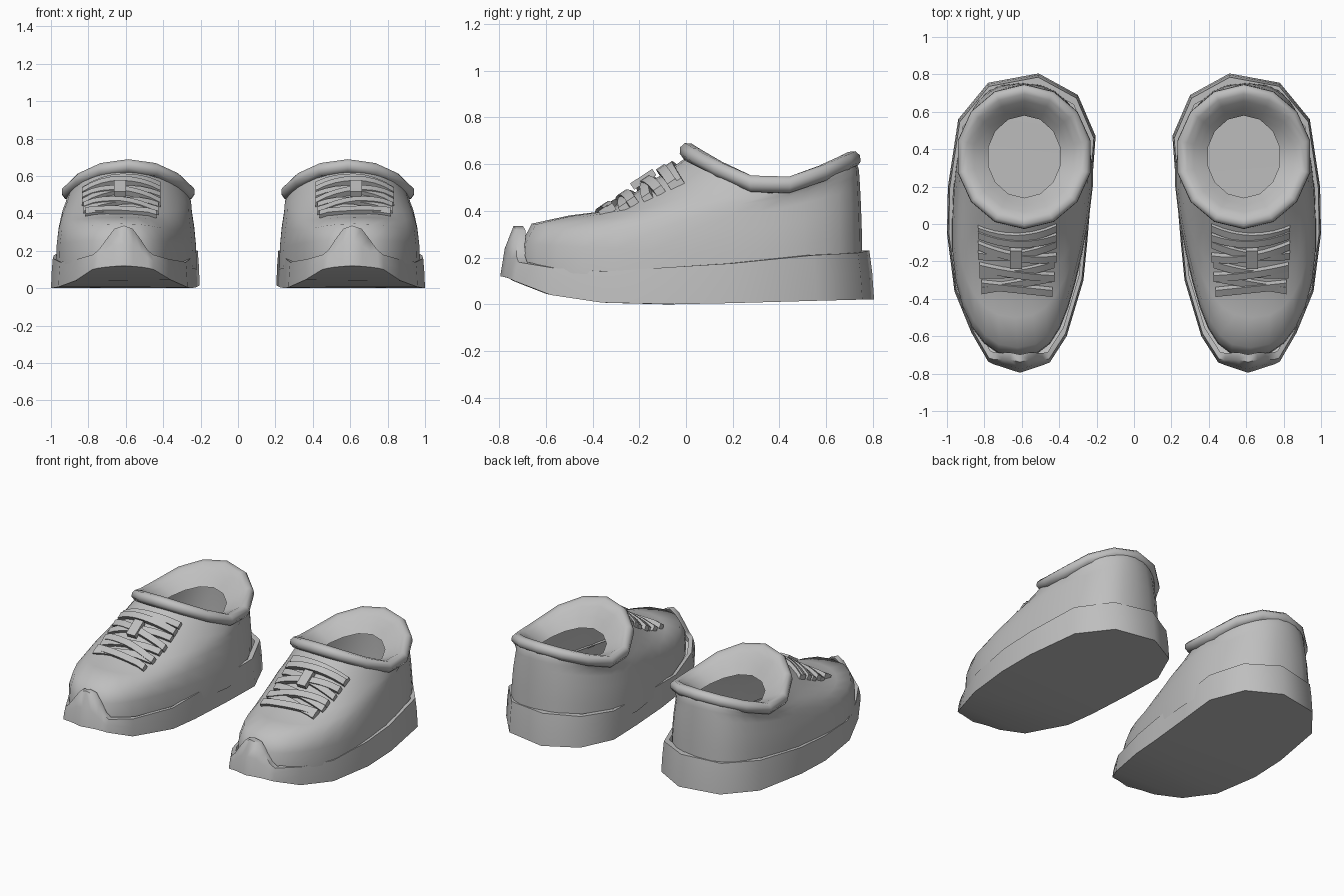
import bpy, bmesh, math
from mathutils import Vector
from mathutils.bvhtree import BVHTree

if "Cube" in bpy.data.objects:
    bpy.data.objects.remove(bpy.data.objects["Cube"])

grey = bpy.data.materials.new("neutral_grey")
grey.diffuse_color = (0.52, 0.52, 0.52, 1)
grey.use_nodes = True
grey.node_tree.nodes["Principled BSDF"].inputs["Base Color"].default_value = grey.diffuse_color


def add_part(name, bm, angle=40):
    """Turn a bmesh into an object mirrored into a left and right shoe."""
    bmesh.ops.recalc_face_normals(bm, faces=bm.faces)
    mesh = bpy.data.meshes.new(name)
    bm.to_mesh(mesh)
    bm.free()
    mesh.materials.append(grey)
    mesh.shade_smooth()
    mesh.set_sharp_from_angle(angle=math.radians(angle))
    ob = bpy.data.objects.new(name, mesh)
    bpy.context.collection.objects.link(ob)
    mirror = ob.modifiers.new("other_shoe", 'MIRROR')
    mirror.use_mirror_merge = False
    return ob


def loft(rings):
    """Join closed rings of equal length with quads."""
    bm = bmesh.new()
    loops = [[bm.verts.new(p) for p in r] for r in rings]
    for a, b in zip(loops, loops[1:]):
        n = len(a)
        for i in range(n):
            j = (i + 1) % n
            bm.faces.new((a[i], a[j], b[j], b[i]))
    return bm, loops


# Sole: outline from toe tip round the outer side, as x, y, bottom z, top z
outline = [
    (.61, -.795, .12, .335), (.665, -.778, .117, .318), (.71, -.763, .113, .26),
    (.75, -.75, .107, .205), (.78, -.735, .10, .18),
    (.87, -.58, .04, .155), (.96, -.36, .007, .14), (1.0, -.05, 0, .16),
    (.995, .20, .005, .175), (.94, .56, .015, .21), (.78, .755, .02, .22),
    (.51, .805, .02, .23), (.30, .69, .02, .22), (.205, .47, .015, .20),
    (.225, .20, .005, .18), (.25, -.10, 0, .155), (.27, -.30, .005, .14),
    (.36, -.60, .045, .155), (.45, -.74, .10, .18), (.48, -.752, .107, .205),
    (.515, -.764, .113, .26), (.56, -.779, .117, .318)]


def sole_ring(inset, height):
    ring = []
    for x, y, zb, zt in outline:
        # the raised toe cap leans back over the upper
        k = inset + (max(0, zt - .18) * .3 * height ** 2 if y < -.7 else 0)
        ring.append((.605 + (x - .605) * (1 - k), y * (1 - k), zb + (zt - zb) * height))
    return ring


bm, loops = loft([sole_ring(0, 0), sole_ring(.010, .55), sole_ring(.025, 1),
                  sole_ring(.075, 1)])
base, n = loops[0], len(outline)
bm.faces.new((base[0], base[1], base[-1]))
for i in range(1, n // 2 - 1):
    bm.faces.new((base[i], base[i + 1], base[n - i - 1], base[n - i]))
bm.faces.new((base[n // 2 - 1], base[n // 2], base[n // 2 + 1]))
add_part("sole", bm, 62)


# Upper: rings as front y, back y, middle y, half width, front z, side z, back z
def upper_ring(yf, yb, ym, hw, zf, zs, zb, power, curve=1.5, dip=0, count=32):
    ring = []
    for i in range(count):
        a = math.tau * i / count
        c, s = math.cos(a), math.sin(a)
        y = ym + abs(c) * ((yf if c > 0 else yb) - ym)
        x = .61 - .025 * math.sin(math.pi * y / .8) + hw * math.copysign(abs(s) ** power, s)
        z = zs + ((zf if c > 0 else zb) - zs) * abs(c) ** curve
        if c > 0:
            z -= dip * 4 * c * c * s * s    # rounds off the shoulders of the toe
        ring.append((x, y, z))
    return ring


bm, loops = loft([
    upper_ring(-.71, .755, .20, .372, .15, .10, .15, .78),
    upper_ring(-.705, .753, .20, .368, .26, .22, .30, .78),
    upper_ring(-.66, .749, .20, .358, .345, .32, .42, .79, 1.5, .02),
    upper_ring(-.50, .745, .20, .348, .380, .385, .50, .82, 1.5, .015),
    upper_ring(-.34, .742, .22, .342, .400, .425, .55, .86),
    upper_ring(-.17, .739, .30, .337, .510, .45, .58, .92),
    upper_ring(-.01, .733, .36, .332, .62, .475, .595, 1, 1.35)])
surface = BVHTree.FromBMesh(bm)
add_part("upper", bm, 75)


# Collar: padded roll that runs on into the sloping lining, open at the bottom
def collar_ring(out, dz, blend=0, count=14):
    ring = []
    for i in range(count):
        a = math.tau * i / count
        c, s = math.cos(a), math.sin(a)
        z = .53 + (.16 if c > 0 else .125) * abs(c) ** 1.35 + dz
        ring.append((.587 + (.334 + out) * s, .36 - (.357 + out) * c,
                     z * (1 - blend) + (.485 + .045 * c * c) * blend))
    return ring


bm, loops = loft([collar_ring(-.02, -.072), collar_ring(.012, -.070),
                  collar_ring(.030, -.045), collar_ring(.028, -.018),
                  collar_ring(.008, 0), collar_ring(-.022, -.003),
                  collar_ring(-.06, -.012, .2), collar_ring(-.10, -.01, .6),
                  collar_ring(-.137, 0, 1)])
add_part("collar", bm, 75)


# Laces: flat ribbons laid over the front of the upper
across = Vector((0, .83, .56))
out = Vector((0, -.56, .83))


def ribbon(name, points, side, lift):
    """Sweep a flat rectangle along points that are dropped onto the upper."""
    rings = []
    for x, y in points:
        hit = surface.ray_cast(Vector((x, y, 2)), Vector((0, 0, -1)))[0]
        p = (hit or Vector((x, y, .5))) + out * lift
        rings.append([p + side * u + out * v for u, v in
                      ((-1, -.02), (1, -.02), (1, .012), (-1, .012))])
    bm, loops = loft(rings)
    bm.faces.new(loops[0])
    bm.faces.new(loops[-1])
    add_part(name, bm, 40)


# each lace: left y, right y, half length, how far the ends bow back
lace_ends = [(-.06, -.07, .21, .045), (-.10, -.085, .21, .04), (-.13, -.19, .21, .03),
             (-.20, -.135, .21, .03), (-.225, -.28, .20, .02), (-.285, -.23, .20, .01),
             (-.28, -.345, .19, 0), (-.355, -.315, .19, 0)]
for k, (y0, y1, half, bow) in enumerate(lace_ends):
    steps = [t / 4 - 1 for t in range(9)]
    pts = [(.625 + half * t, (y0 + y1) / 2 + (y1 - y0) / 2 * t + bow * t * t) for t in steps]
    ribbon(f"lace_{k + 1}", pts, across * .021, .012 + .008 * (k % 2))

# Short loop that ties the upper laces together
ribbon("lace_loop", [(.63, -.215), (.63, -.165), (.63, -.12)], Vector((.032, 0, 0)), .032)
